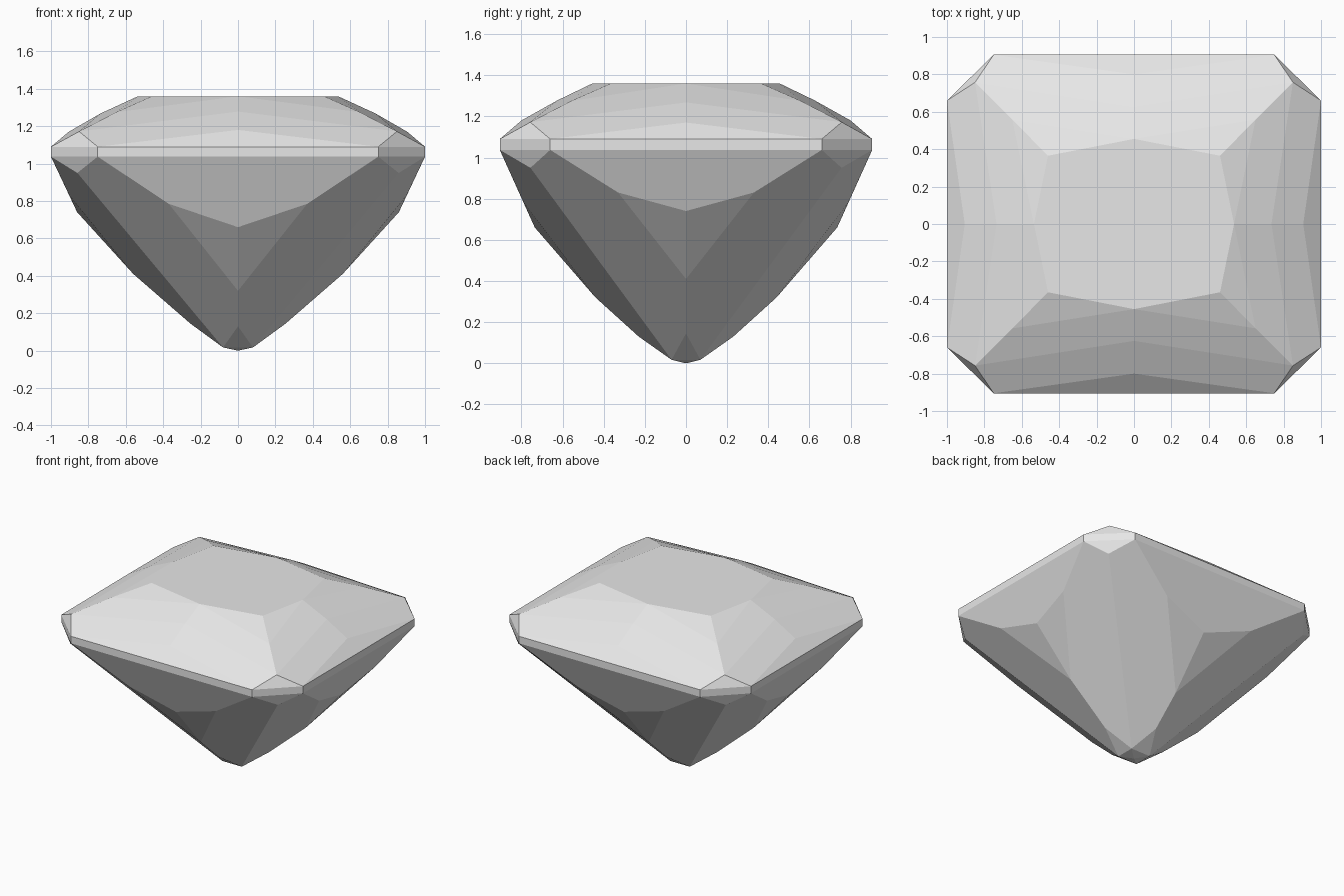
import bpy, bmesh, math

cube = bpy.data.objects.get("Cube")
if cube:
    bpy.data.objects.remove(cube, do_unlink=True)

# One grey for the whole stone
stone = bpy.data.materials.new("pale_grey")
stone.use_nodes = True
grey = (0.8, 0.8, 0.8, 1)
stone.diffuse_color = grey
stone.node_tree.nodes["Principled BSDF"].inputs["Base Color"].default_value = grey

GIRDLE_TOP, GIRDLE_BOTTOM, TABLE = 1.09, 1.037, 1.36

# Facet corners of one quarter of the stone
girdle = [(x, y, z) for z in (GIRDLE_TOP, GIRDLE_BOTTOM)
          for x, y in ((0.75, 0.905), (1, 0.66))]
table = [(0, 0.455, TABLE), (0.46, 0.365, TABLE), (0.535, 0, TABLE)]
crown = [
    (0, 0.625, 1.278), (0, 0.8, 1.18),        # middle of the long sides
    (0.735, 0, 1.268), (0.905, 0, 1.17),      # middle of the short sides
    (0.65, 0.558, 1.275), (0.85, 0.757, 1.172),  # corner ridge
]
pavilion = [
    (0, 0.735, 0.66), (0.37, 0.791, 0.785), (0, 0.44, 0.32), (0, 0.23, 0.13),
    (0.86, 0, 0.74), (0.902, 0.33, 0.83), (0.56, 0, 0.41), (0.255, 0, 0.145),
    (0.859, 0.756, 0.95), (0.08, 0.07, 0.017),   # corner ridge
    (0, 0, 0),                                   # culet
]

# Mirror the quarter and wrap it in flat facets
bm = bmesh.new()
corners = {(x * sx, y * sy, z)
           for x, y, z in girdle + table + crown + pavilion
           for sx in (1, -1) for sy in (1, -1)}
for co in sorted(corners):
    bm.verts.new(co)
hull = bmesh.ops.convex_hull(bm, input=bm.verts[:])
spare = {v for v in hull["geom_interior"] + hull["geom_unused"]
         if isinstance(v, bmesh.types.BMVert)}
bmesh.ops.delete(bm, geom=list(spare), context='VERTS')

# Merge triangles that lie in the same facet
bmesh.ops.dissolve_limit(bm, angle_limit=math.radians(1.5),
                         verts=bm.verts[:], edges=bm.edges[:])
bmesh.ops.recalc_face_normals(bm, faces=bm.faces[:])

mesh = bpy.data.meshes.new("cut_gemstone")
bm.to_mesh(mesh)
bm.free()
mesh.materials.append(stone)
gem = bpy.data.objects.new("cut_gemstone", mesh)
bpy.context.collection.objects.link(gem)
